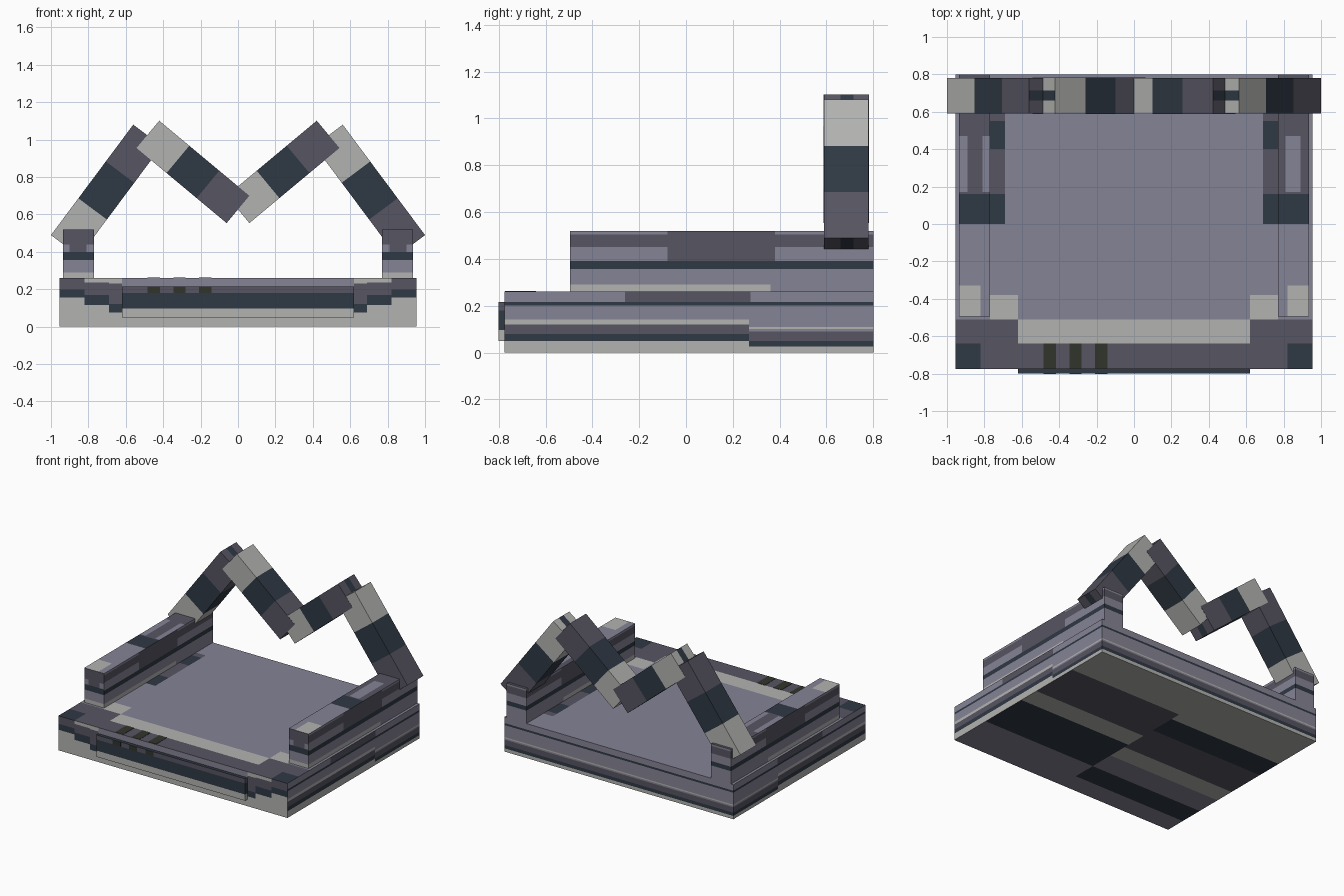
import bpy
import bmesh
import math

cube = bpy.data.objects.get("Cube")
if cube:
    bpy.data.objects.remove(cube, do_unlink=True)

ALL = (-9, 9)
LIGHT, PURPLE, NAVY, LILAC, DARK = range(5)
COLOURS = {
    "light grey": (0.45, 0.45, 0.44),
    "dark purple grey": (0.095, 0.09, 0.12),
    "navy": (0.028, 0.04, 0.057),
    "lilac grey": (0.235, 0.23, 0.30),
    "dark green": (0.03, 0.036, 0.025),
}


def make_material(name, rgb):
    mat = bpy.data.materials.new(name)
    mat.use_nodes = True
    mat.diffuse_color = (*rgb, 1)
    bsdf = mat.node_tree.nodes["Principled BSDF"]
    bsdf.inputs["Base Color"].default_value = (*rgb, 1)
    bsdf.inputs["Roughness"].default_value = 0.8
    return mat


materials = [make_material(name, rgb) for name, rgb in COLOURS.items()]


def patch(sides, colour, x=ALL, y=ALL, z=ALL):
    """A coloured region on the faces that point to the given sides."""
    return sides, colour, (x, y, z)


def stack(sides, colours, tops, x=ALL, y=ALL):
    """Bands of colour stacked upward, each ending at its top."""
    starts = [-9] + tops[:-1]
    return [patch(sides, c, x, y, (a, b)) for c, a, b in zip(colours, starts, tops)]


def side_of(normal):
    axis = max(range(3), key=lambda i: abs(normal[i]))
    return ("side", "front" if normal.y < 0 else "back",
            "under" if normal.z < 0 else "top")[axis]


def block(name, low, high, base, paint=(), mirror=True):
    """A box cut along the borders of its patches; mirror repeats them on -x."""
    bm = bmesh.new()
    bmesh.ops.create_cube(bm, size=1)
    for v in bm.verts:
        v.co = [(a + b) / 2 + c * (b - a) for a, b, c in zip(low, high, v.co)]
    for axis in range(3):
        cuts = {c for p in paint for c in p[2][axis]}
        if axis == 0 and mirror:
            cuts |= {-c for c in cuts}
        normal = [float(i == axis) for i in range(3)]
        for c in sorted(cuts):
            if low[axis] < c < high[axis]:
                bmesh.ops.bisect_plane(bm, geom=bm.verts[:] + bm.edges[:] + bm.faces[:],
                                       plane_co=[c * n for n in normal], plane_no=normal)
    bm.normal_update()
    for face in bm.faces:
        face.material_index = base
        centre = face.calc_center_median()
        if mirror:
            centre.x = abs(centre.x)
        side = side_of(face.normal)
        for sides, colour, box in paint:
            if side in sides and all(a < c < b for c, (a, b) in zip(centre, box)):
                face.material_index = colour
    mesh = bpy.data.meshes.new(name)
    bm.to_mesh(mesh)
    bm.free()
    for mat in materials:
        mesh.materials.append(mat)
    obj = bpy.data.objects.new(name, mesh)
    bpy.context.collection.objects.link(obj)
    return obj


# Base slab: layered sides, stepped front corners, patched floor
inner, mid, outer = (0, 0.69), (0.69, 0.82), (0.82, 9)
rear = (0.27, 9)
base_paint = (
    stack(["side", "back"], [LIGHT, NAVY, PURPLE, LIGHT, LILAC, NAVY, LILAC],
          [0.05, 0.08, 0.12, 0.14, 0.2, 0.215, 9])
    + stack(["side", "back"], [LIGHT, NAVY, PURPLE, LILAC, LIGHT, LILAC],
            [0.025, 0.05, 0.09, 0.1, 0.11, 0.2], y=rear)
    + [patch(["side"], PURPLE, y=(-0.26, 0.275), z=(0.215, 9))]
    + stack(["front"], [LIGHT, NAVY, PURPLE], [0.155, 0.2, 9], x=outer)
    + stack(["front"], [LIGHT, NAVY, PURPLE, LIGHT], [0.115, 0.17, 0.235, 9], x=mid)
    + stack(["front"], [LIGHT, NAVY, PURPLE, LIGHT], [0.075, 0.12, 0.23, 9], x=inner)
    + [patch(["front"], LILAC, x=(0, 0.62), z=(0.215, 9)),
       patch(["top"], PURPLE, y=(-9, -0.51)),
       patch(["top"], LIGHT, x=(0, 0.62), y=(-0.64, -0.51)),
       patch(["top"], NAVY, x=outer, y=(-9, -0.64)),
       patch(["top"], LIGHT, x=(0.62, 0.77), y=(-0.51, -0.38)),
       patch(["top"], PURPLE, x=(0.69, 0.77), y=(0, 0.6)),
       patch(["top"], NAVY, x=(0.69, 0.77), y=(0, 0.16)),
       patch(["top"], NAVY, x=(0.69, 0.77), y=(0.4, 0.55))]
)
block("base_slab", (-0.955, -0.775, 0.005), (0.955, 0.8, 0.26), LILAC, base_paint)

# Underside sheet with offset stripes
left, right = (0, 9), (-9, 0)
under_paint = [
    patch(["under"], LILAC),
    patch(["under"], NAVY, left, (-0.44, -0.06)),
    patch(["under"], LIGHT, left, (-0.06, 0.1)),
    patch(["under"], PURPLE, left, (0.1, 0.48)),
    patch(["under"], LIGHT, left, (0.48, 9)),
    patch(["under"], NAVY, right, (-0.62, -0.44)),
    patch(["under"], LIGHT, right, (-0.25, -0.1)),
    patch(["under"], PURPLE, right, (-0.1, 0.2)),
    patch(["under"], NAVY, right, (0.2, 0.4)),
    patch(["under"], LIGHT, right, (0.4, 9)),
]
block("underside", (-0.955, -0.775, 0), (0.955, 0.8, 0.005), LIGHT, under_paint, mirror=False)

# Raised front panel
block("front_panel", (-0.62, -0.8, 0.05), (0.62, -0.775, 0.215), NAVY,
      stack(["front", "side"], [LIGHT, NAVY, PURPLE], [0.097, 0.18, 9]))

# Dark slots on the panel and on the ledge above it
for i in range(3):
    x = -0.45 + 0.137 * i
    block(f"panel_slot_{i}", (x - 0.033, -0.802, 0.18), (x + 0.033, -0.798, 0.214), DARK)
    block(f"ledge_slot_{i}", (x - 0.033, -0.773, 0.258), (x + 0.033, -0.64, 0.262), DARK)

# Armrests along both sides
arm_paint = (
    stack(["side", "back"], [LIGHT, LILAC, NAVY, LILAC, PURPLE, LILAC],
          [0.29, 0.357, 0.39, 0.45, 0.505, 9])
    + [patch(["side", "back"], LILAC, y=(0.36, 9), z=(0, 0.29)),
       patch(["side"], PURPLE, y=(-0.08, 0.38), z=(0.39, 9))]
    + stack(["front"], [LIGHT, LILAC, NAVY, PURPLE], [0.29, 0.357, 0.4, 9])
    + [patch(["front"], LILAC, x=(0.77, 0.81), z=(0.4, 0.44)),
       patch(["front"], LILAC, x=(0.9, 9), z=(0.4, 0.44)),
       patch(["top"], LIGHT, x=outer, y=(-9, -0.33)),
       patch(["top"], NAVY, y=(0, 0.16)),
       patch(["top"], PURPLE, y=(0.16, 9))]
)
stripes = {"left": [(0.81, 0.89)], "right": [(0.77, 0.81), (0.89, 9)]}
for side, spans in stripes.items():
    xs = (0.77, 0.935) if side == "left" else (-0.935, -0.77)
    extra = [patch(["top"], LILAC, x=s, y=(0.17, 0.47)) for s in spans]
    block(f"{side}_armrest", (xs[0], -0.495, 0.26), (xs[1], 0.8, 0.52), LILAC, arm_paint + extra)


# Zigzag back: four slanted beams, each in three coloured lengths
def beam(name, x, z, length, angle, depth):
    third = length / 6
    half = (length / 2, depth / 2, 0.095)
    paint = [patch(["front", "back", "top", "under", "side"], PURPLE, x=(third, 9)),
             patch(["front", "back", "top", "under"], NAVY, x=(-third, third)),
             patch(["side"], NAVY, y=(-0.025, 0.03))]
    obj = block(name, [-h for h in half], half, LIGHT, paint, mirror=False)
    obj.location = (x, 0.685, z)
    obj.rotation_euler.y = -math.radians(angle)


beam("right_outer_beam", -0.704, 0.728, 0.736, 53.3, 0.19)
beam("right_inner_beam", -0.241, 0.8275, 0.627, -39.8, 0.194)
beam("left_inner_beam", 0.241, 0.8275, 0.627, 39.8, 0.192)
beam("left_outer_beam", 0.704, 0.728, 0.736, -53.3, 0.19)
